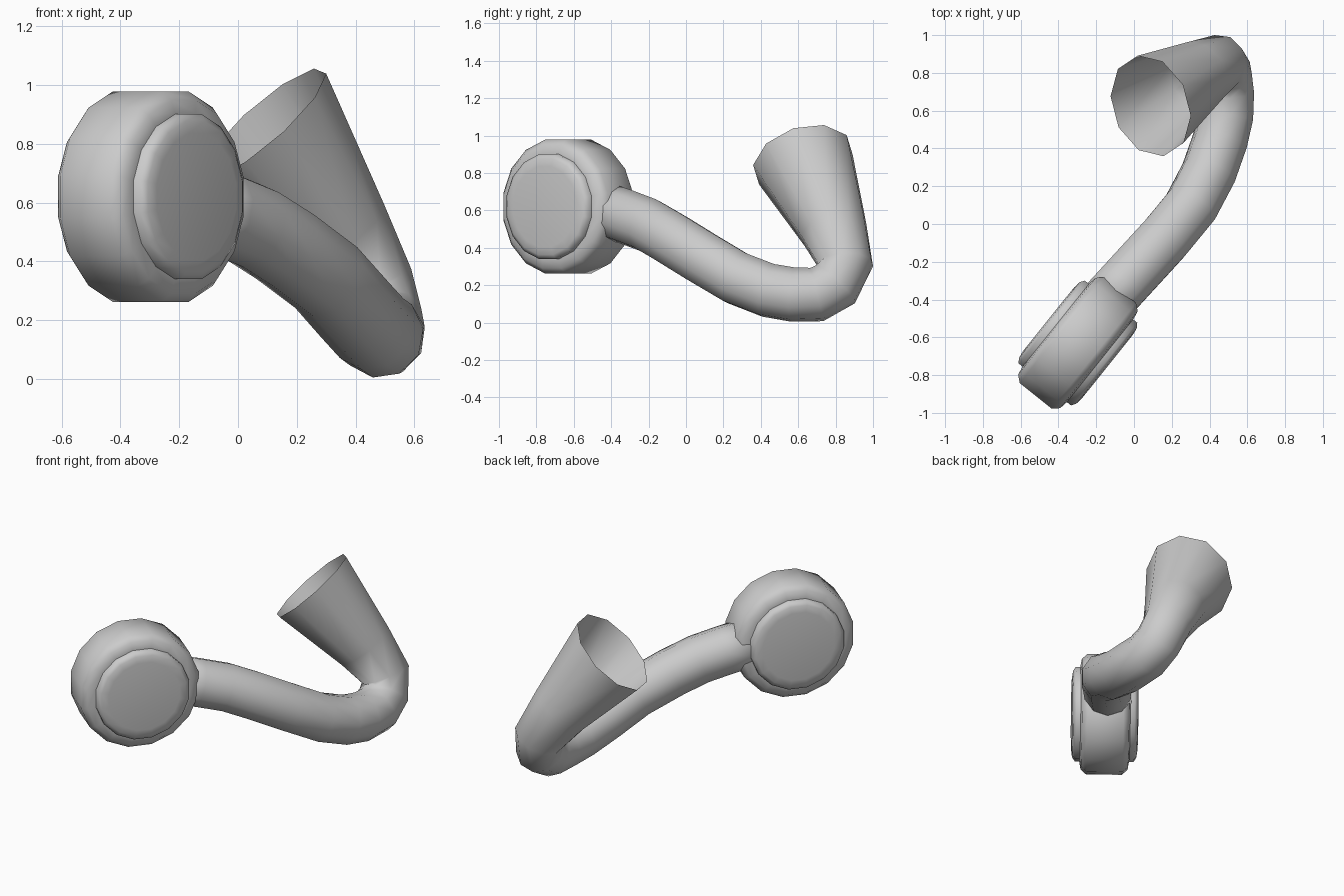
import bpy, bmesh
from math import cos, sin, pi
from mathutils import Vector

if "Cube" in bpy.data.objects:
    bpy.data.objects.remove(bpy.data.objects["Cube"])


def loft(name, rings, closed_start=False):
    """Skin rings given as (centre, side axis, up axis, radius), same side count."""
    bm = bmesh.new()
    loops = []
    for c, u, v, r, n in rings:
        loops.append([bm.verts.new(c + (u * cos(2 * pi * (k + .5) / n) + v * sin(2 * pi * (k + .5) / n)) * r)
                      for k in range(n)])
    for a, b in zip(loops, loops[1:]):
        n = len(a)
        for k in range(n):
            bm.faces.new((a[k], a[(k + 1) % n], b[(k + 1) % n], b[k]))
    if closed_start:
        bm.faces.new(loops[0][::-1])
    bmesh.ops.remove_doubles(bm, verts=bm.verts, dist=1e-4)
    bmesh.ops.recalc_face_normals(bm, faces=bm.faces)
    mesh = bpy.data.meshes.new(name)
    bm.to_mesh(mesh)
    bm.free()
    for p in mesh.polygons:
        p.use_smooth = True
    ob = bpy.data.objects.new(name, mesh)
    bpy.context.collection.objects.link(ob)
    return ob


# Drum frame: horizontal axis pointing front right
centre = Vector((-.297, -.63, .62))
axis = Vector((.78, -.625, 0)).normalized()
side = Vector((.625, .78, 0)).normalized()
up = Vector((0, 0, 1))


def lathe(name, profile):
    return loft(name, [(centre + axis * t, side, up, r, 16) for t, r in profile])


# Round drum with softened rims
half = [(.15, 0), (.15, .29), (.142, .335), (.108, .365)]
lathe("drum", half + [(-t, r) for t, r in reversed(half)])

# Raised disc on each side of the drum
for name, s in (("front_disc", 1), ("back_disc", -1)):
    lathe(name, [(s * t, r) for t, r in
                 [(.13, .286), (.178, .286), (.194, .262), (.2, .22), (.2, 0)]])

# Curved pipe that bends back and flares into an open horn
path = [((-.17, -.44, .605), .148), ((-.06, -.32, .565), .148),
        ((.05, -.20, .52), .148), ((.16, -.08, .45), .148),
        ((.30, .09, .345), .148), ((.395, .27, .238), .148),
        ((.455, .44, .172), .148), ((.485, .57, .15), .148),
        ((.49, .70, .15), .148), ((.482, .80, .205), .146),
        ((.455, .853, .31), .15), ((.34, .79, .50), .185),
        ((.088, .625, .87), .276)]
pts = [Vector(p) for p, _ in path]
rings = []
u = Vector((.78, -.625, 0))
for i, (_, r) in enumerate(path):
    t = pts[min(i + 1, len(pts) - 1)] - pts[max(i - 1, 0)]
    if i == len(pts) - 1:
        t = Vector((-.64, -.24, .73))
    t.normalize()
    u = (u - t * u.dot(t)).normalized()
    rings.append((pts[i], u, t.cross(u), r, 10))
loft("pipe_and_horn", rings, closed_start=True)
